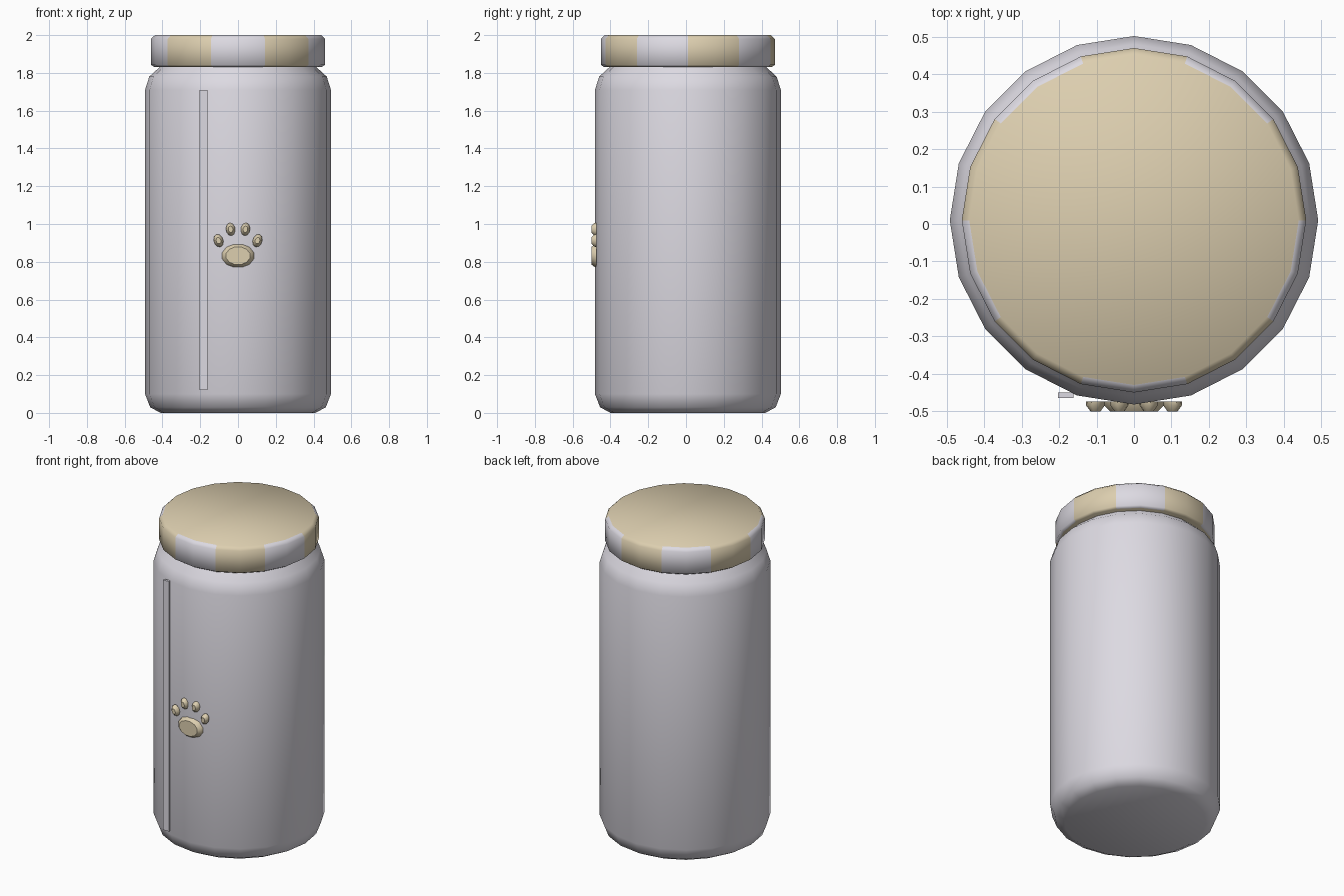
import bpy, bmesh, math
from mathutils import Vector, Matrix

cube = bpy.data.objects.get("Cube")
if cube:
    bpy.data.objects.remove(cube, do_unlink=True)

SIDES = 20
AXIS = Vector((0, 0.01, 0))


def material(name, rgb):
    m = bpy.data.materials.new(name)
    m.use_nodes = True
    m.diffuse_color = (*rgb, 1)
    m.node_tree.nodes["Principled BSDF"].inputs["Base Color"].default_value = (*rgb, 1)
    return m


white = material("pale_lavender_white", (0.72, 0.70, 0.76))
tan = material("warm_tan", (0.72, 0.62, 0.43))


def finish(name, bm, mats, angle=None):
    bmesh.ops.recalc_face_normals(bm, faces=bm.faces)
    mesh = bpy.data.meshes.new(name)
    bm.to_mesh(mesh)
    bm.free()
    for m in mats:
        mesh.materials.append(m)
    obj = bpy.data.objects.new(name, mesh)
    bpy.context.collection.objects.link(obj)
    if angle is not None:
        bpy.ops.object.select_all(action='DESELECT')
        obj.select_set(True)
        bpy.context.view_layer.objects.active = obj
        bpy.ops.object.shade_smooth_by_angle(angle=math.radians(angle))
    return obj


def loft(bm, rings):
    """Skin a list of point rings and cap both ends."""
    loops = [[bm.verts.new(p) for p in ring] for ring in rings]
    n = len(loops[0])
    for a, b in zip(loops, loops[1:]):
        for i in range(n):
            j = (i + 1) % n
            bm.faces.new((a[i], a[j], b[j], b[i]))
    bm.faces.new(loops[0])
    bm.faces.new(loops[-1])


def lathe(profile):
    bm = bmesh.new()
    loft(bm, [[AXIS + Vector((r * math.cos(t), r * math.sin(t), z))
               for t in (math.tau * i / SIDES for i in range(SIDES))]
              for r, z in profile])
    return bm


# Jar body with rounded base and shoulder
finish("jar_body", lathe([(0.41, 0), (0.465, 0.03), (0.492, 0.10), (0.492, 1.71),
                          (0.47, 1.78), (0.41, 1.835), (0.40, 1.86)]), [white], 60)

# Lid with alternating panels, each two facets wide
bm = lathe([(0.445, 1.832), (0.46, 1.842), (0.46, 1.98), (0.44, 2.0)])
for f in bm.faces:
    c = f.calc_center_median() - AXIS
    if len(f.verts) == 4:
        panel = int((math.atan2(c.y, c.x) % math.tau) / (math.tau / 10))
        f.material_index = 1 - panel % 2
    else:
        f.material_index = 1
finish("lid", bm, [white, tan], 60)

# Slim vertical strip on the front
bm = bmesh.new()
bmesh.ops.create_cube(bm, size=1)
bmesh.ops.scale(bm, vec=(0.042, 0.015, 1.59), verts=bm.verts)
bmesh.ops.translate(bm, vec=(-0.182, -0.4575, 0.915), verts=bm.verts)
finish("front_strip", bm, [white])


def paw_piece(name, x, z, rx, rz, tilt, inset, sides):
    """Oval button tapering towards the front."""
    bm = bmesh.new()
    rot = Matrix.Rotation(tilt, 3, 'Y')
    rings = []
    for y, s in ((-0.474, 1), (-0.485, 0.95), (-0.501, inset)):
        rings.append([Vector((x, y, z)) + rot @ Vector(
            (s * rx * math.cos(t), 0, s * rz * math.sin(t)))
            for t in (math.tau * (i + 0.5) / sides for i in range(sides))])
    loft(bm, rings)
    finish(name, bm, [tan], 40)


# Paw emblem: pad and four toes
paw_piece("paw_pad", 0, 0.832, 0.087, 0.064, 0, 0.75, 12)
for side, sign in (("left", 1), ("right", -1)):
    paw_piece(side + "_inner_toe", sign * 0.039, 0.972, 0.025, 0.035, sign * 0.15, 0.5, 10)
    paw_piece(side + "_outer_toe", sign * 0.103, 0.912, 0.025, 0.035, sign * 0.3, 0.5, 10)
